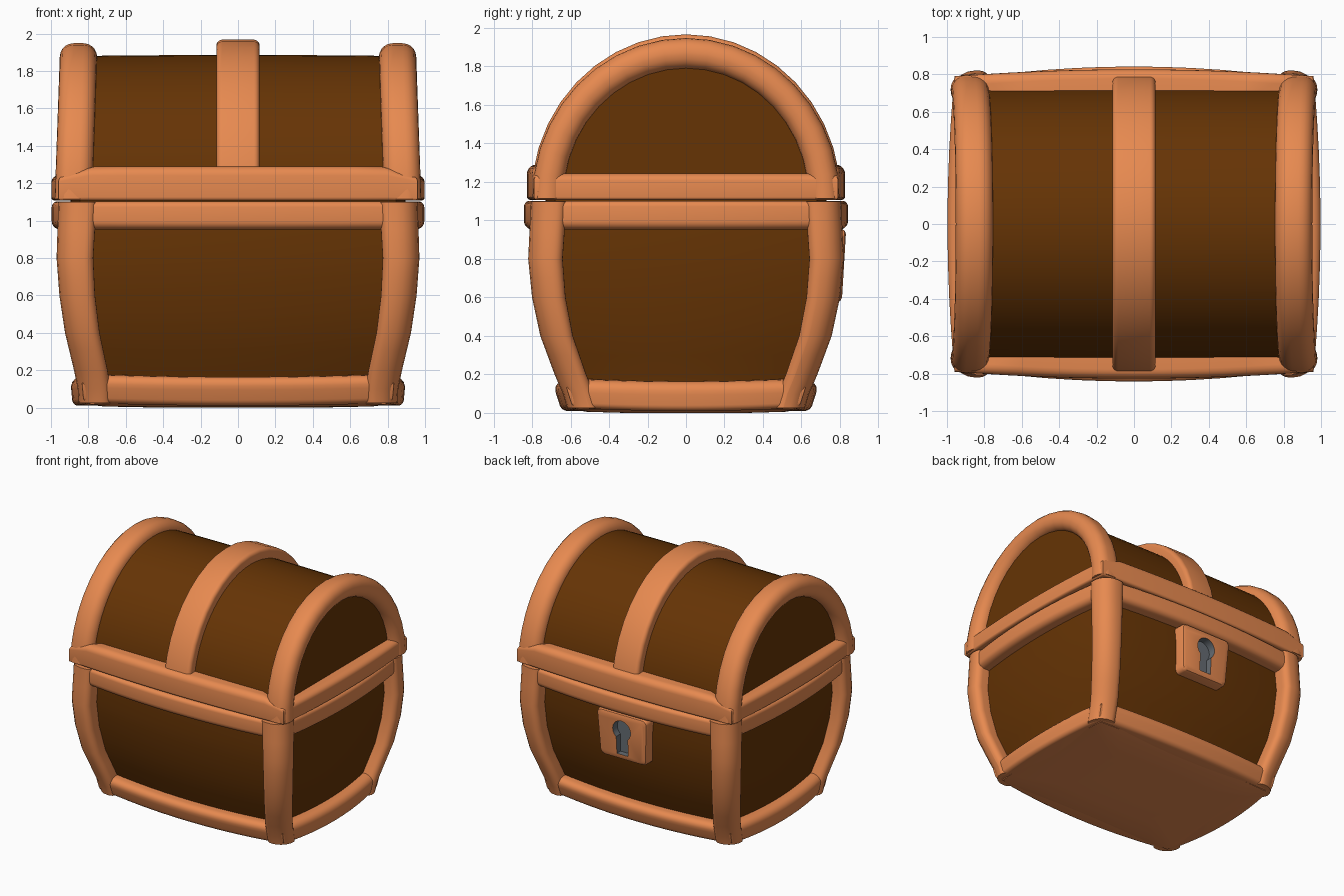
import bpy, bmesh
from math import sin, cos, pi, radians
from mathutils import Vector

if "Cube" in bpy.data.objects:
    bpy.data.objects.remove(bpy.data.objects["Cube"])


def material(name, rgb):
    m = bpy.data.materials.new(name)
    m.diffuse_color = (*rgb, 1)
    m.use_nodes = True
    m.node_tree.nodes["Principled BSDF"].inputs["Base Color"].default_value = m.diffuse_color
    return m


TRIM = material("orange trim", (0.80, 0.253, 0.08))
WOOD = material("dark brown wood", (0.132, 0.034, 0.0015))
IRON = material("grey iron", (0.13, 0.15, 0.17))
X, Y, Z = Vector((1, 0, 0)), Vector((0, 1, 0)), Vector((0, 0, 1))
ZC = 1.115  # centre height of the lid arches


def loft(name, rings, mat):
    """Closed skin over a list of equal-length point rings."""
    bm = bmesh.new()
    vs = [[bm.verts.new(p) for p in r] for r in rings]
    n = len(vs[0])
    for a, b in zip(vs, vs[1:]):
        for i in range(n):
            bm.faces.new((a[i], a[(i + 1) % n], b[(i + 1) % n], b[i]))
    bm.faces.new(vs[0])
    bm.faces.new(vs[-1])
    bmesh.ops.recalc_face_normals(bm, faces=bm.faces)
    me = bpy.data.meshes.new(name)
    bm.to_mesh(me)
    bm.free()
    me.materials.append(mat)
    ob = bpy.data.objects.new(name, me)
    bpy.context.collection.objects.link(ob)
    smooth(ob)
    return ob


def smooth(ob):
    bpy.ops.object.select_all(action='DESELECT')
    ob.select_set(True)
    bpy.context.view_layer.objects.active = ob
    bpy.ops.object.shade_smooth_by_angle(angle=radians(40))


def rrect(c, u, v, hu, hv, radii, n=5):
    """Rounded rectangle around c in the plane of u and v, one radius per corner."""
    pts = []
    for k, (su, sv) in enumerate(((1, 1), (-1, 1), (-1, -1), (1, -1))):
        r = radii[k]
        for i in range(n + 1):
            t = (k + i / n) * pi / 2
            pts.append(c + u * (su * (hu - r) + r * cos(t))
                       + v * (sv * (hv - r) + r * sin(t)))
    # order each corner so that the outline runs counter-clockwise
    return pts


def interp(z, table):
    for (z0, a), (z1, b) in zip(table, table[1:]):
        if z <= z1:
            return a + (b - a) * (z - z0) / (z1 - z0)
    return table[-1][1]


# Outer half width and half depth of the body against height
WX = [(0, .85), (.1, .857), (.2, .877), (.4, .925), (.6, .955), (.8, .97), (1.12, .96)]
WY = [(0, .61), (.1, .64), (.2, .683), (.4, .757), (.6, .80), (.8, .82), (1.12, .805)]


def barrel(a, b, z, bulge, sag=0, z_end=None, n=12):
    """Rectangle with bulging sides, its ends may lie at another height."""
    z_end = z if z_end is None else z_end
    pts = []
    for s in (1, -1):
        for i in range(n):
            t = -1 + 2 * i / n
            k = 1 - t * t
            pts.append(Vector((s * (a + bulge * k), s * b * t, z_end - sag * k)))
        for i in range(n):
            t = 1 - 2 * i / n
            k = 1 - t * t
            pts.append(Vector((s * a * t, s * (b + bulge * k), (z if i else z_end) - sag * k)))
    return pts


# Body panels and base
heights = [.05, .1, .2, .3, .4, .5, .6, .7, .8, .95, 1.12]
loft("body_panels", [barrel(interp(z, WX) - .115, interp(z, WY) - .125, z, .05)
                     for z in heights], WOOD)
loft("base", [barrel(a, b, z, .02) for a, b, z in
              ((.4, .3, 0), (.7, .5, .006), (.79, .56, .018), (.79, .57, .12))], TRIM)

# Corner posts, well rounded on the outer corner
for sx in (-1, 1):
    for sy in (-1, 1):
        rings = []
        for z in [.025] + heights[1:-1] + [1.098]:
            h = .087 + .014 * z
            w = .08 + .012 * z
            c = Vector((sx * (interp(z, WX) - h), sy * (interp(z, WY) - w), z))
            rings.append(rrect(c, X * sx, Y * sy, h, w, (.115, .05, .03, .05)))
        loft("corner_post", rings, TRIM)


def band(name, z0, z1, r0, r1, width, bulge, sag=0, end_drop=0):
    """Rail running around all four sides, rounded by r0 below and r1 above."""
    prof = [(z0, .15)]
    prof += [(z0 + r0 * (1 - cos(t)), r0 * (1 - sin(t))) for t in [i * pi / 10 for i in range(6)]]
    prof += [(z1 - r1 * (1 - sin(t)), r1 * (1 - cos(t))) for t in [i * pi / 10 for i in range(6)]]
    prof += [(z1, .15)]
    rings = []
    for z, off in prof:
        a, b = width(z)
        rings.append(barrel(a - off, b - off, z, bulge, sag,
                            z - end_drop * (z - z0) / (z1 - z0)))
    loft(name, rings, TRIM)


# Rails of body and lid
band("bottom_rail", .024, .178, .03, .07,
     lambda z: (interp(z, WX) - .027, interp(z, WY) - .03), .06, .014)
band("top_rail", .952, 1.102, .045, .03, lambda z: (.926, .772), .07)
band("lid_rail", 1.106, 1.29, .02, .05, lambda z: (.96, .79), .037, 0, .045)

# Lid panel: half barrel, its caps are the end panels
rings = []
for i in range(9):
    t = -1 + i / 4
    k = 1 + .008 * (1 - t * t)
    rings.append([Vector((t * .9, .728 * k * cos(pi * j / 32), ZC + .764 * k * sin(pi * j / 32)))
                  for j in range(33)])
loft("lid_panel", rings, WOOD)


def arch(name, x_base, x_top, half_x, a, b, half_r, r):
    """Rounded band bent over the lid."""
    rings = []
    for i in range(21):
        t = pi * i / 20
        x = x_base + (x_top - x_base) * sin(t)
        c = Vector((x, a * cos(t), ZC + b * sin(t)))
        rings.append(rrect(c, Vector((0, cos(t), sin(t))), X, half_r, half_x, (r,) * 4))
    loft(name, rings, TRIM)


# Lid arches and middle band
for s in (-1, 1):
    arch("lid_end_arch", s * .88, s * .853, .1, .718, .753, .08, .074)
arch("lid_middle_band", 0, 0, .115, .75, .797, .055, .03)

# Lock plate on the back, leaning with the wall
lock = loft("lock_plate", [
    [Vector((p.x * (1 + .25 * (p.z - .75)), p.y + .06 * (p.z - .75), p.z))
     for p in rrect(Vector((0, y, .765)), X, Z, .215 - d, .19 - d, (.035,) * 4)]
    for y, d in ((.68, 0), (.795, 0), (.812, .007), (.82, .024))], TRIM)

# Keyhole cut with an iron lining
outline = [(.08 * cos(t), .82 + .08 * sin(t))
           for t in [radians(-50 + 280 * i / 16) for i in range(17)]]
outline += [(-.05, .62), (.05, .62)]
cutter = loft("keyhole_cutter", [[Vector((x, y, z)) for x, z in outline]
                                 for y in (.765, .9)], IRON)
cutter.hide_render = True
lock.data.materials.append(IRON)
mod = lock.modifiers.new("keyhole", 'BOOLEAN')
mod.operation = 'DIFFERENCE'
mod.solver = 'EXACT'
mod.object = cutter
mod.material_mode = 'TRANSFER'
bpy.context.view_layer.objects.active = lock
bpy.ops.object.modifier_apply(modifier=mod.name)
bpy.data.objects.remove(cutter)
smooth(lock)
